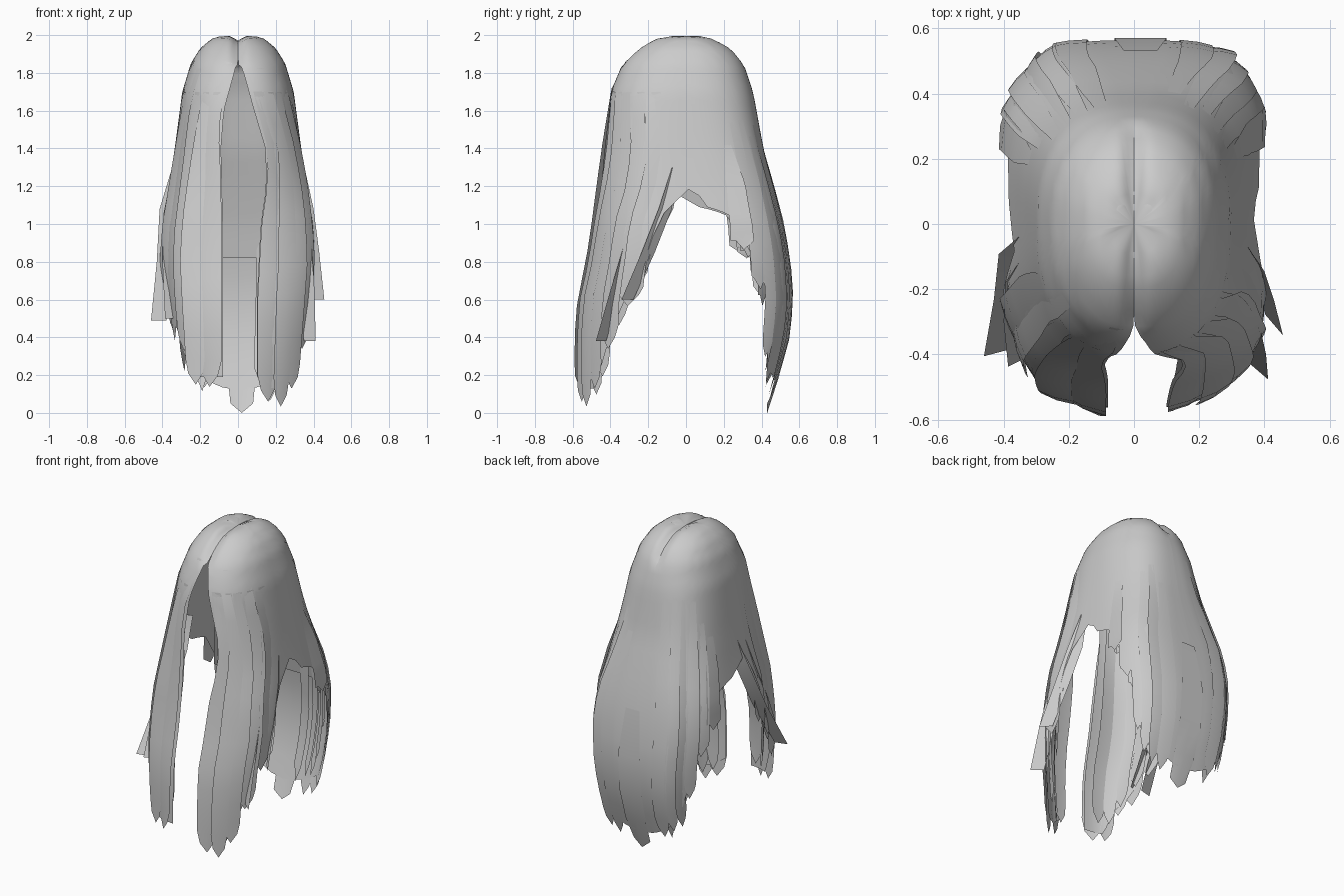
import bpy, bmesh, math, random
from mathutils import Vector

if "Cube" in bpy.data.objects:
    bpy.data.objects.remove(bpy.data.objects["Cube"])

random.seed(4)

# Envelope of the hair: height, half width, front depth, back depth
RINGS = [(2.0, 0, 0, 0), (1.995, .09, .09, .09), (1.98, .14, .17, .15),
         (1.93, .2, .25, .24), (1.85, .25, .335, .305), (1.7, .295, .4, .355),
         (1.4, .335, .435, .41), (1.2, .365, .45, .465), (1.0, .4, .475, .515),
         (.8, .415, .505, .55), (.6, .4, .55, .565), (.4, .38, .565, .545),
         (.2, .36, .565, .49), (0, .34, .56, .42)]
# Half width of the face opening by height, right and left
OPENING = {1: [(2, 0), (1.88, 0), (1.8, .03), (1.6, .085), (1.4, .145), (1.2, .15),
               (1.0, .12), (.6, .1), (0, .1)],
           -1: [(2, 0), (1.88, 0), (1.8, .02), (1.6, .075), (1.4, .09), (1.0, .08), (0, .08)]}
# Hem height by angle from the front (degrees), right and left
HEM = {1: [(0, .12), (12, .06), (30, .06), (42, .2), (54, .42), (70, .7), (83, 1.13),
           (90, 1.02), (101, .98), (124, .6), (130, .3), (138, .16), (155, .12), (180, .05)],
       -1: [(0, .12), (20, .12), (30, .28), (44, .36), (54, .45), (70, .7), (83, 1.13),
            (90, 1.02), (101, .98), (124, .62), (132, .4), (142, .24), (158, .14), (180, .05)]}


def lerp_table(table, v):
    for r0, r1 in zip(table, table[1:]):
        if min(r0[0], r1[0]) <= v <= max(r0[0], r1[0]):
            k = (v - r0[0]) / (r1[0] - r0[0])
            return [a + (b - a) * k for a, b in zip(r0[1:], r1[1:])]
    return list(table[-1][1:])


def hair_point(deg, z, side, offset=0.0):
    """Point on the hair envelope at an angle from the front and a height."""
    z = min(2, max(0, z))
    deg = min(180, max(0, deg))
    a, f, b = lerp_table(RINGS, z)
    w = lerp_table(OPENING[side], z)[0]
    # cross-section gets squarer lower down, most of all at the back
    low = min(1, max(0, (1.8 - z) / .8))
    p = .85 - (.22 + .1 * min(1, max(0, (deg - 60) / 60))) * low
    th0 = math.asin(min(1, w / a) ** (1 / p)) if a > 0 else 0
    th = th0 + (math.pi - th0) * deg / 180
    s, c = max(0, math.sin(th)), math.cos(th)
    grow = offset if a > .1 else 0
    x = (a + grow) * s ** p
    y = ((b if c < 0 else f) + grow) * abs(c) ** p * (1 if c < 0 else -1)
    # shallow groove along the parting
    dip = .028 * math.exp(-(x / .03) ** 2) if z > 1.85 else 0
    return Vector((side * x, y, z - dip))


def make_grid(name, rows, flip=False):
    bm = bmesh.new()
    vs = [[bm.verts.new(p) for p in row] for row in rows]
    for r0, r1 in zip(vs, vs[1:]):
        for i in range(len(r0) - 1):
            quad = (r0[i], r1[i], r1[i + 1], r0[i + 1])
            bm.faces.new(quad[::-1] if flip else quad)
    bmesh.ops.remove_doubles(bm, verts=bm.verts, dist=.0005)
    me = bpy.data.meshes.new(name)
    bm.to_mesh(me)
    bm.free()
    for poly in me.polygons:
        poly.use_smooth = True
    ob = bpy.data.objects.new(name, me)
    bpy.context.collection.objects.link(ob)
    return ob


def shell(name, side, d0, d1, lift, offset, floor=0, cols=48, rows=26):
    """Continuous layer of hair from the crown to the hem."""
    grid = []
    for j in range(rows + 1):
        t = (j / rows) ** 1.8
        row = []
        for i in range(cols + 1):
            d = d0 + (d1 - d0) * i / cols
            hem = max(floor, lerp_table(HEM[side], d)[0] + lift)
            row.append(hair_point(d, 2 - (2 - hem) * t, side, offset))
        grid.append(row)
    return make_grid(name, grid, side < 0)


def lock(name, side, deg, width, top, offset, lift=0.0, tilt=0.0):
    """Flat lock lying on the envelope and ending in a blunt point."""
    hem = max(.01, lerp_table(HEM[side], deg)[0] + lift)
    grid, n = [], 12
    for j in range(n + 1):
        t = j / n
        row = []
        for k in (-1, 0, 1):
            z = top + (hem - top) * t
            if j == n and k:
                z += .06
            squeeze = .75 if j == n else .5 + .5 * min(1, 3 * t)
            d = deg + k * width / 2 * squeeze
            row.append(hair_point(d, z, side, (offset + tilt * k) * min(1, t * 2.5)))
        grid.append(row)
    return make_grid(name, grid, side < 0)


def ribbon(name, path, across):
    """Loose flyaway lock along a path."""
    a = Vector(across)
    grid = []
    for p, w in zip(path, (.4, 1, 1, .9)):
        grid.append([Vector(p) - a * w, Vector(p), Vector(p) + a * w])
    return make_grid(name, grid)


rnd = random.uniform
for side, tag in ((1, "right"), (-1, "left")):
    # Main cap falling into the curtain, and the shorter inner back layer
    shell("hair_cap_" + tag, side, 0, 180, .07, 0)
    shell("inner_back_" + tag, side, 125, 180, .3, -.03, floor=.82, cols=14)

    # Front locks framing the face, in two layers
    for i, d in enumerate((9, 22, 35, 49, 63)):
        lock(f"front_lock_{tag}_{i}", side, d, 18, rnd(1.65, 1.87),
             rnd(.004, .016), rnd(-.04, .02), rnd(-.014, .014))
        lock(f"front_under_lock_{tag}_{i}", side, d + 3, 15, 1.7,
             rnd(-.045, -.015), rnd(.02, .12), rnd(-.014, .014))

    # Back locks with a ragged hem
    for i, d in enumerate((108, 119, 130, 141, 153, 165)):
        lock(f"back_lock_{tag}_{i}", side, d, 14, rnd(1.3, 1.7),
             rnd(.002, .012), rnd(-.04, .03), rnd(-.012, .012))
        lock(f"back_under_lock_{tag}_{i}", side, d + 5, 11, 1.25,
             rnd(-.045, -.015), rnd(-.04, .12), rnd(-.012, .012))

# Loose locks flaring out at the sides
ribbon("loose_lock_left", [(-.33, -.03, 1.3), (-.37, -.08, 1.08), (-.385, -.22, .8),
                           (-.42, -.395, .49)], (.045, .012, 0))
ribbon("loose_lock_left_inner", [(-.33, -.1, 1.3), (-.355, -.16, 1.05), (-.36, -.28, .8),
                                 (-.35, -.42, .5)], (.04, .02, 0))
ribbon("loose_lock_right", [(.34, -.06, 1.3), (.37, -.11, 1.08), (.40, -.2, .85),
                            (.43, -.31, .6)], (.03, -.035, 0))
ribbon("loose_lock_right_front", [(.33, -.2, 1.2), (.35, -.28, .95), (.37, -.37, .65),
                                  (.38, -.45, .38)], (.035, -.03, 0))
# Centre back lock reaching the lowest point
make_grid("centre_back_lock", [[Vector((.02 + x * w, y, z + (.05 if x and z < .1 else 0)))
                                for x in (-1, 0, 1)]
                               for w, y, z in ((.05, .53, .95), (.08, .57, .65), (.08, .55, .4),
                                               (.075, .495, .2), (.06, .43, 0))])
